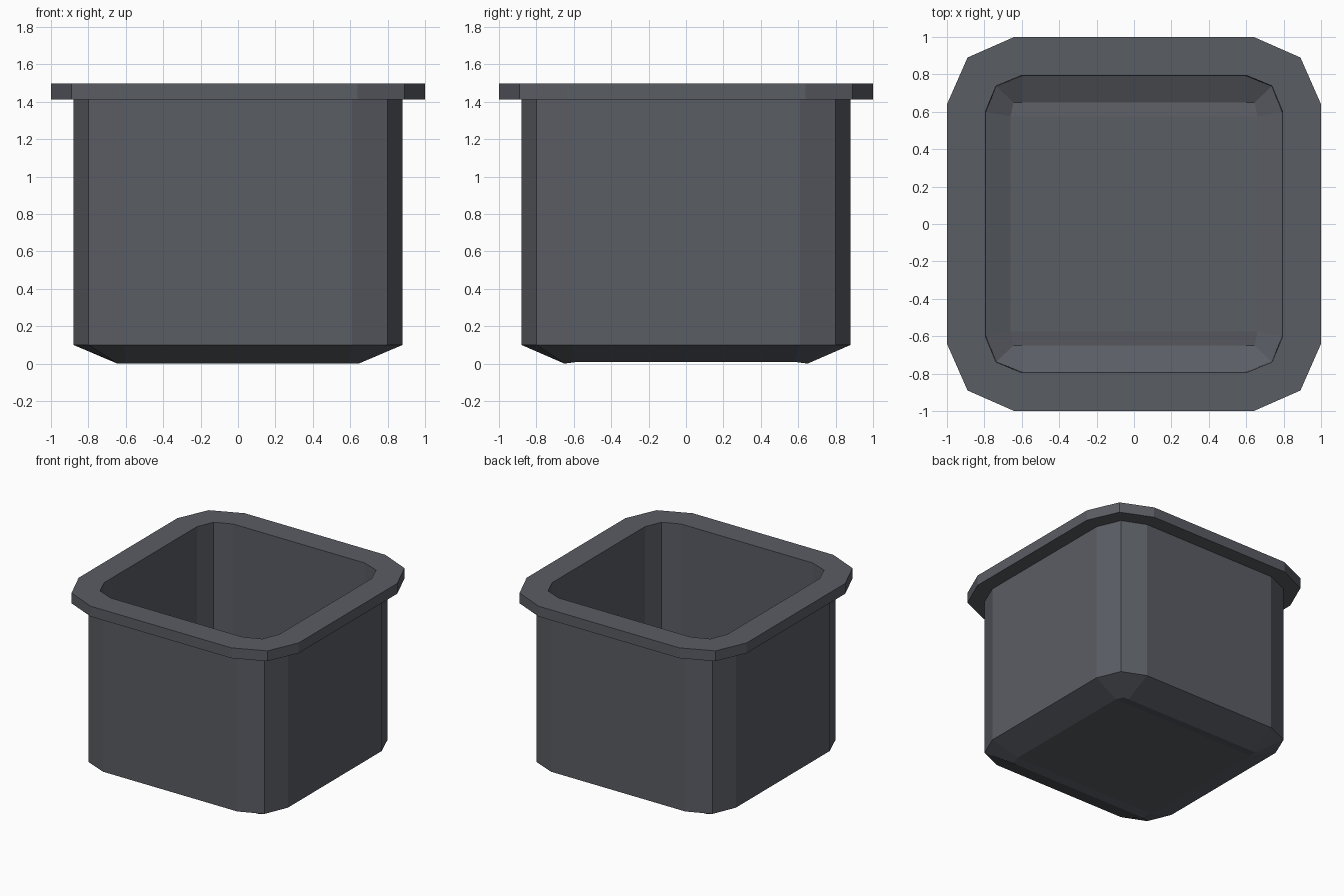
import bpy
import bmesh

if "Cube" in bpy.data.objects:
    bpy.data.objects.remove(bpy.data.objects["Cube"])

# Single dark slate colour
slate = bpy.data.materials.new("dark slate grey")
slate.diffuse_color = (0.102, 0.109, 0.127, 1.0)
slate.use_nodes = True
slate.node_tree.nodes["Principled BSDF"].inputs["Base Color"].default_value = slate.diffuse_color

bm = bmesh.new()


def ring(corner):
    """Mirror three (x, y, z) corner points into a 12-sided ring."""
    pts = []
    for sx, sy in ((1, 1), (-1, 1), (-1, -1), (1, -1)):
        order = corner if sx * sy > 0 else corner[::-1]
        pts += [bm.verts.new((sx * x, sy * y, z)) for x, y, z in order]
    return pts


def rounded(h, a, c, z):
    """Rounded square: half width h, straight part a, corner point c."""
    return ring([(h, a, z), (c, c, z), (a, h, z)])


def base(z):
    """Edge of the floor, with slightly lower front and back lips."""
    return ring([(0.66, 0.575, z + 0.01), (0.645, 0.65, z), (0.60, 0.65, z)])


def floor(r):
    bm.faces.new([r[i] for i in (0, 5, 6, 11)])
    bm.faces.new(r[0:6])
    bm.faces.new(r[6:12])


# Profile from outer base, up the wall, over the rim and down the inside
rings = [
    base(0.0),
    rounded(0.88, 0.61, 0.80, 0.10),
    rounded(0.88, 0.61, 0.80, 1.413),
    rounded(1.00, 0.64, 0.89, 1.413),
    rounded(1.00, 0.64, 0.89, 1.498),
    rounded(0.795, 0.60, 0.738, 1.498),
    rounded(0.79, 0.60, 0.735, 0.08),
    base(0.015),
]
for lo, hi in zip(rings, rings[1:]):
    for i in range(12):
        j = (i + 1) % 12
        bm.faces.new((lo[i], lo[j], hi[j], hi[i]))

# Outer and inner floors
floor(rings[0])
floor(rings[-1])
bmesh.ops.recalc_face_normals(bm, faces=bm.faces)

mesh = bpy.data.meshes.new("square_bin")
bm.to_mesh(mesh)
bm.free()
mesh.materials.append(slate)
bpy.context.collection.objects.link(bpy.data.objects.new("square_bin", mesh))
